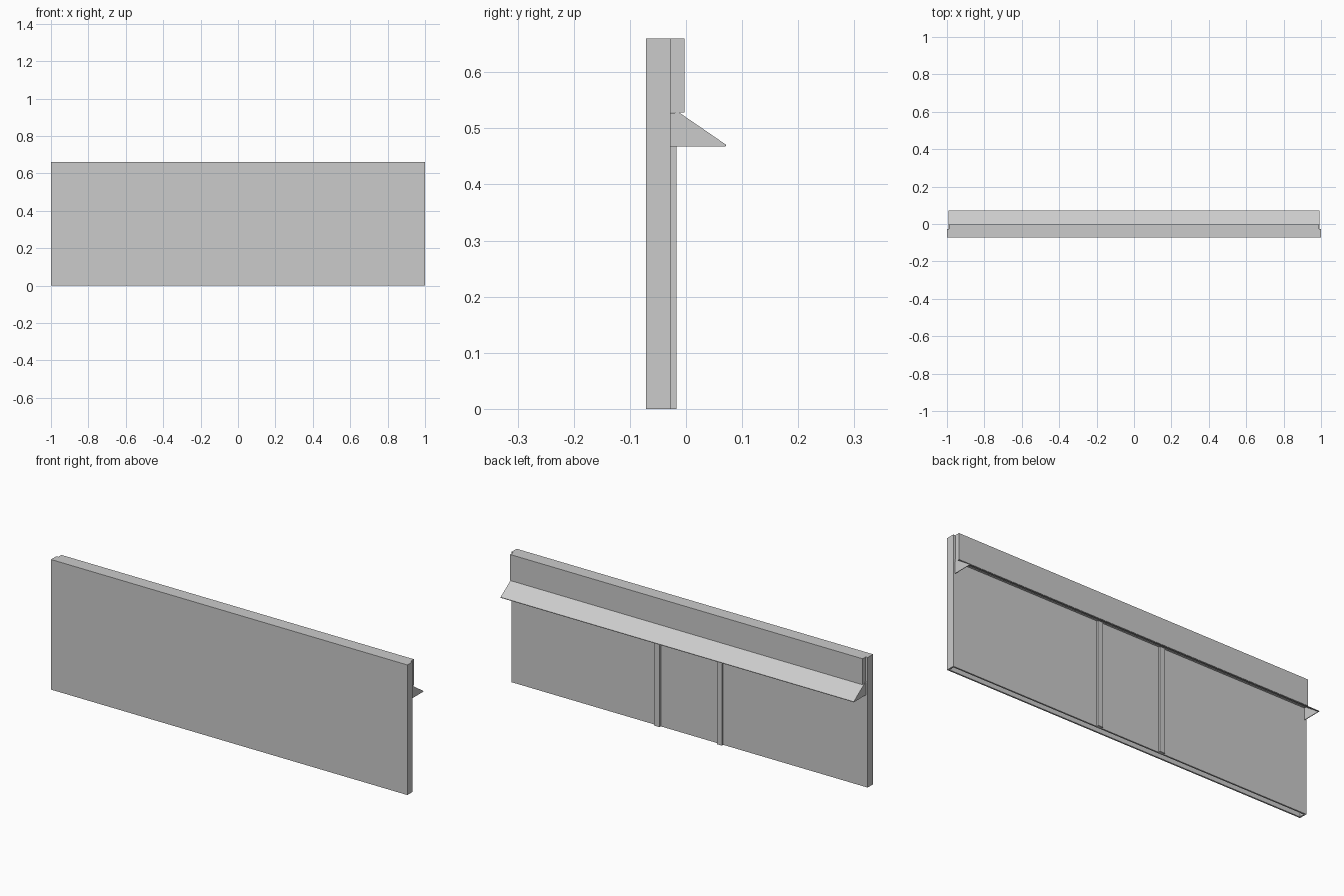
import bpy, bmesh

if "Cube" in bpy.data.objects:
    bpy.data.objects.remove(bpy.data.objects["Cube"])


def finish(name, bm):
    bmesh.ops.recalc_face_normals(bm, faces=bm.faces)
    me = bpy.data.meshes.new(name)
    bm.to_mesh(me)
    bm.free()
    ob = bpy.data.objects.new(name, me)
    bpy.context.collection.objects.link(ob)
    return ob


def extrude_x(name, profile, x0, x1):
    """Closed (y, z) profile swept along x."""
    bm = bmesh.new()
    f = bm.faces.new([bm.verts.new((x0, y, z)) for y, z in profile])
    r = bmesh.ops.extrude_face_region(bm, geom=[f])
    vs = [v for v in r["geom"] if isinstance(v, bmesh.types.BMVert)]
    bmesh.ops.translate(bm, verts=vs, vec=(x1 - x0, 0, 0))
    return finish(name, bm)


def box(name, x0, x1, y0, y1, z0, z1):
    return extrude_x(name, [(y0, z0), (y1, z0), (y1, z1), (y0, z1)], x0, x1)


FRONT, BACK, TOP = -0.071, -0.028, 0.66

# main panel, hollow and open at the bottom
bm = bmesh.new()
bmesh.ops.create_cube(bm, size=1)
for v in bm.verts:
    v.co.x *= 2
    v.co.y = FRONT if v.co.y < 0 else BACK
    v.co.z = 0 if v.co.z < 0 else TOP
bottom = min(bm.faces, key=lambda f: f.calc_center_median().z)
bmesh.ops.inset_region(bm, faces=[bottom], thickness=0.011)
r = bmesh.ops.extrude_face_region(bm, geom=[bottom])
vs = [v for v in r["geom"] if isinstance(v, bmesh.types.BMVert)]
bmesh.ops.translate(bm, verts=vs, vec=(0, 0, 0.53))
if bottom.is_valid:
    bmesh.ops.delete(bm, geom=[bottom], context="FACES_ONLY")
finish("main_panel", bm)

# thicker upper board on the back
box("upper_board", -0.989, 0.989, BACK, -0.003, 0.528, TOP)

# sloped ledge sheet, open underneath
extrude_x("sloped_ledge", [(BACK, 0.538), (-0.012, 0.528), (0.071, 0.471),
                           (0.071, 0.468), (0.066, 0.4685), (-0.012, 0.523), (BACK, 0.533)],
          -0.991, 0.991)

# triangular end caps and back battens, mirrored left and right
for side, s in (("left", -1), ("right", 1)):
    extrude_x("ledge_cap_" + side,
              [(BACK, 0.468), (0.07, 0.468), (-0.012, 0.527), (BACK, 0.527)],
              s * 0.988, s * 0.991)
    box("batten_" + side, s * 0.175 - 0.014, s * 0.175 + 0.014, BACK, -0.017, 0, 0.525)
